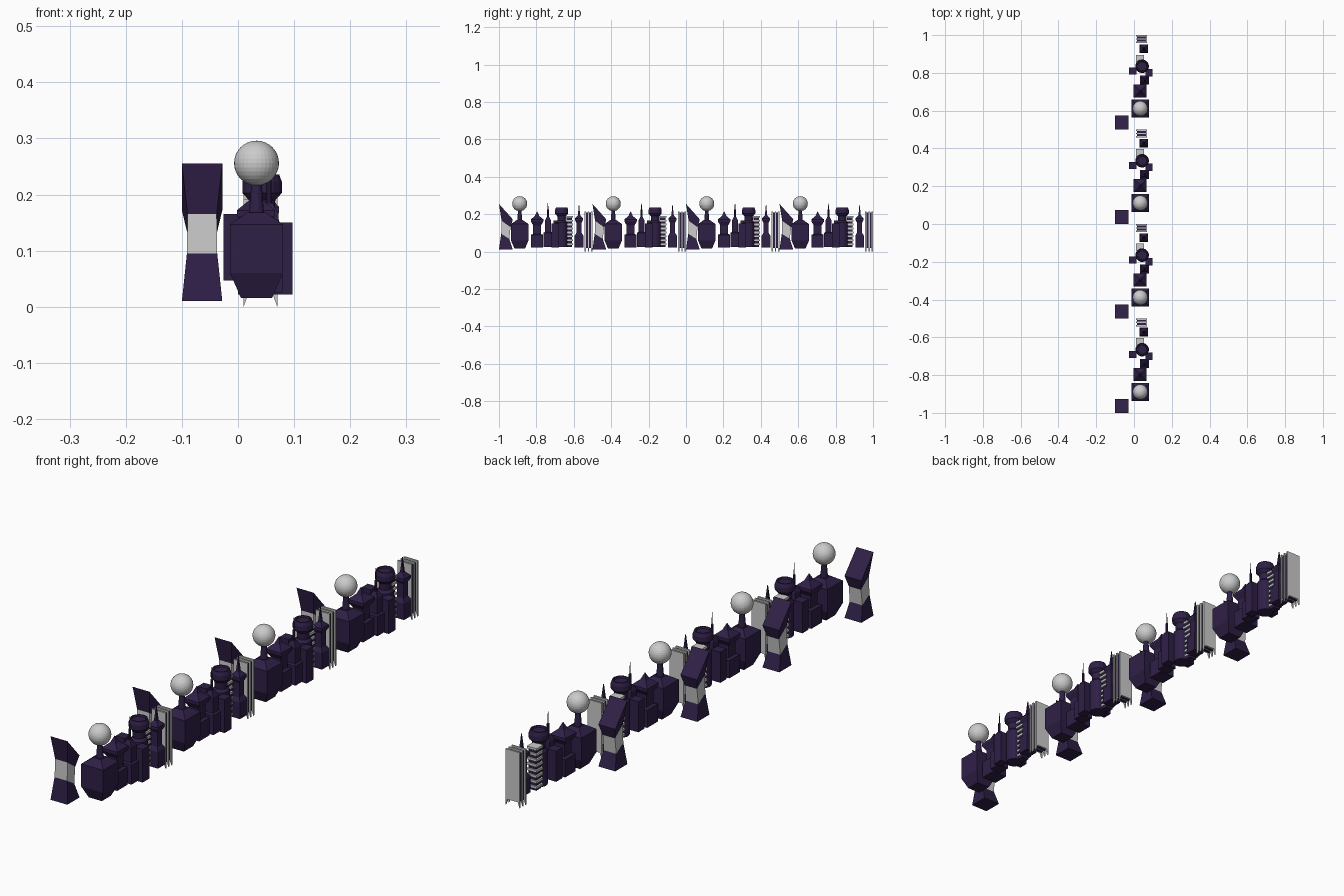
import bpy, bmesh, math

if "Cube" in bpy.data.objects:
    bpy.data.objects.remove(bpy.data.objects["Cube"])

purple = bpy.data.materials.new("dark_purple")
purple.diffuse_color = (0.028, 0.014, 0.062, 1)
purple.use_nodes = True
purple.node_tree.nodes["Principled BSDF"].inputs["Base Color"].default_value = purple.diffuse_color


def finish(name, bm, dark=True):
    bmesh.ops.recalc_face_normals(bm, faces=bm.faces)
    me = bpy.data.meshes.new(name)
    bm.to_mesh(me)
    bm.free()
    ob = bpy.data.objects.new(name, me)
    bpy.context.collection.objects.link(ob)
    if dark:
        me.materials.append(purple)
    return ob


def skin(name, rings, dark=True):
    """Join closed rings of points into a capped solid."""
    bm = bmesh.new()
    vs = [[bm.verts.new(p) for p in ring] for ring in rings]
    n = len(vs[0])
    for a, b in zip(vs, vs[1:]):
        for i in range(n):
            j = (i + 1) % n
            bm.faces.new((a[i], a[j], b[j], b[i]))
    bm.faces.new(vs[0][::-1])
    bm.faces.new(vs[-1])
    return finish(name, bm, dark)


def tower(name, x, y, profile, sides=4, dark=True):
    """Stack of (z, half width) sections, square or round in plan."""
    k = 1 / math.cos(math.pi / 4) if sides == 4 else 1
    angles = [math.tau * (i + 0.5) / sides for i in range(sides)]
    return skin(name, [[(x + r * k * math.cos(a), y + r * k * math.sin(a), z)
                        for a in angles] for z, r in profile], dark)


def box(name, x0, x1, y0, y1, z0, z1, dark=True):
    return skin(name, [[(x0, y0, z), (x1, y0, z), (x1, y1, z), (x0, y1, z)]
                       for z in (z0, z1)], dark)


def lean_ring(hx, y0, z0, y1, z1):
    c = -0.064
    return [(c - hx, y0, z0), (c + hx, y0, z0), (c + hx, y1, z1), (c - hx, y1, z1)]


def build_block(o):
    # leaning tower with grey waist and slanted roof
    foot = lean_ring(0.036, o, 0.01, o + 0.074, 0.01)
    low = lean_ring(0.027, o + 0.012, 0.095, o + 0.055, 0.068)
    high = lean_ring(0.026, o + 0.014, 0.165, o + 0.062, 0.13)
    top = lean_ring(0.036, o, 0.255, o + 0.074, 0.172)
    skin("leaning_tower_base", [foot, low])
    skin("leaning_tower_waist", [low, high], False)
    skin("leaning_tower_top", [high, top])

    # ball tower
    tower("ball_tower_body", 0.033, o + 0.111,
          [(0.016, 0.028), (0.06, 0.047), (0.147, 0.047), (0.168, 0.017)])
    tower("ball_tower_stem", 0.033, o + 0.111, [(0.165, 0.014), (0.225, 0.009)], 12)
    bm = bmesh.new()
    bmesh.ops.create_uvsphere(bm, u_segments=32, v_segments=16, radius=0.04)
    bmesh.ops.translate(bm, verts=bm.verts, vec=(0.033, o + 0.111, 0.256))
    finish("ball", bm, False)

    # pagoda tower
    tower("pagoda_tower", 0.032, o + 0.204,
          [(0.022, 0.032), (0.09, 0.032), (0.094, 0.021), (0.14, 0.021),
           (0.162, 0.034), (0.172, 0.034), (0.19, 0.012), (0.214, 0.001)])

    # antenna tower
    tower("antenna_tower", 0.055, o + 0.262,
          [(0.025, 0.024), (0.1, 0.024), (0.104, 0.017), (0.165, 0.017),
           (0.185, 0.007)])
    tower("antenna", 0.055, o + 0.262,
          [(0.18, 0.005), (0.225, 0.005), (0.228, 0.002), (0.272, 0.001)], 8)

    # mushroom tower with recessed roof, and its two side blocks
    tower("mushroom_tower", 0.043, o + 0.335,
          [(0.025, 0.031), (0.155, 0.031), (0.165, 0.022), (0.19, 0.024),
           (0.203, 0.036), (0.222, 0.036), (0.236, 0.031), (0.236, 0.026),
           (0.23, 0.024)], 16)
    box("right_annex", 0.062, 0.097, o + 0.28, o + 0.321, 0.022, 0.15)
    box("left_annex", -0.026, 0.012, o + 0.291, o + 0.328, 0.047, 0.165)

    # slatted tower
    box("slatted_core", 0.016, 0.046, o + 0.362, o + 0.39, 0.025, 0.185)
    for i in range(8):
        z = 0.035 + i * 0.021
        box("slat", 0.01, 0.052, o + 0.356, o + 0.396, z, z + 0.009, False)

    # spire tower
    tower("spire_tower", 0.052, o + 0.428,
          [(0.022, 0.023), (0.085, 0.023), (0.1, 0.014), (0.155, 0.014),
           (0.168, 0.021), (0.178, 0.021), (0.195, 0.006), (0.25, 0.001)])

    # plate tower: three grey plates with pointed feet, dark slabs between
    for i in range(3):
        y = o + 0.458 + i * 0.0175
        outline = [(0.01, 0.0), (0.018, 0.022), (0.062, 0.022), (0.07, 0.0),
                   (0.07, 0.215), (0.01, 0.215)]
        skin("plate", [[(x, yy, z) for x, z in outline]
                       for yy in (y, y + 0.007)], False)
        if i < 2:
            box("slab", 0.015, 0.065, y + 0.007, y + 0.0175, 0.02, 0.208)


# the same skyline block repeats four times along y
for n in range(4):
    build_block(-1 + n * 0.5)
